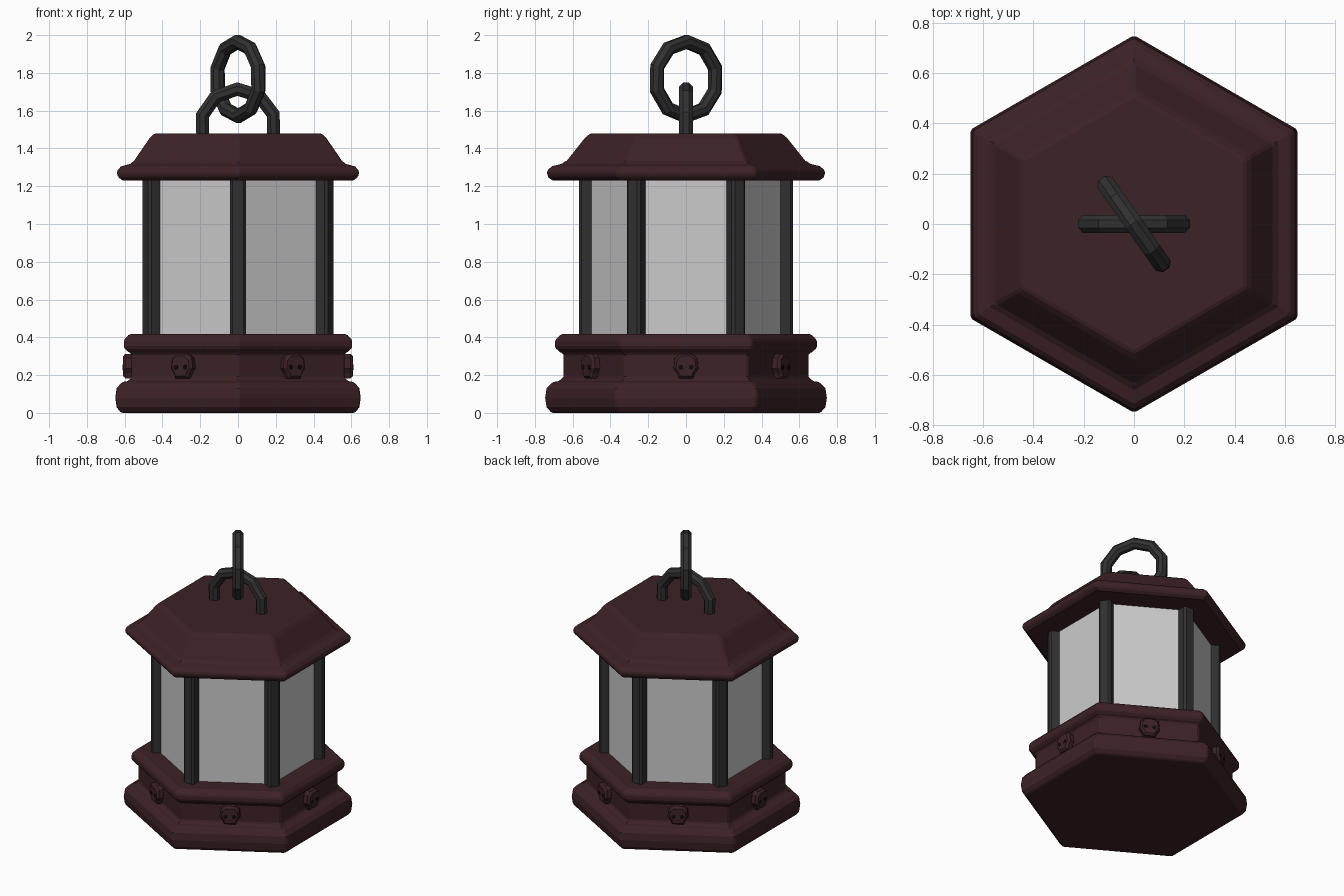
import bpy, bmesh
from math import pi, cos, sin, radians
from mathutils import Vector, Matrix

if "Cube" in bpy.data.objects:
    bpy.data.objects.remove(bpy.data.objects["Cube"])


def material(name, color):
    m = bpy.data.materials.new(name)
    m.diffuse_color = (*color, 1)
    m.use_nodes = True
    m.node_tree.nodes["Principled BSDF"].inputs["Base Color"].default_value = m.diffuse_color
    return m


WOOD = material("dark_red_wood", (0.046, 0.016, 0.019))
IRON = material("dark_iron", (0.03, 0.03, 0.03))
BLACK = material("black", (0.004, 0.003, 0.003))


def loft(name, rings, mat=None, caps=True, bevel=0.0):
    """Skin a stack of equal-length point rings."""
    bm = bmesh.new()
    rows = [[bm.verts.new(p) for p in r] for r in rings]
    n = len(rows[0])
    for a, b in zip(rows, rows[1:]):
        for i in range(n):
            j = (i + 1) % n
            bm.faces.new((a[i], a[j], b[j], b[i]))
    if caps:
        bm.faces.new(rows[0])
        bm.faces.new(rows[-1])
    bmesh.ops.recalc_face_normals(bm, faces=bm.faces)
    me = bpy.data.meshes.new(name)
    bm.to_mesh(me)
    bm.free()
    ob = bpy.data.objects.new(name, me)
    bpy.context.collection.objects.link(ob)
    if mat:
        me.materials.append(mat)
    if bevel:
        mod = ob.modifiers.new("soft_edges", 'BEVEL')
        mod.width = bevel
        mod.segments = 1
        mod.limit_method = 'ANGLE'
        mod.angle_limit = radians(40)
    return ob


def polygon(n, r, z, start=pi / 2):
    return [(r * cos(start + 2 * pi * i / n), r * sin(start + 2 * pi * i / n), z)
            for i in range(n)]


def hex_turned(name, profile, mat=None, **kw):
    return loft(name, [polygon(6, r, z) for r, z in profile], mat, **kw)


# Stepped base
hex_turned("base", [
    (0.715, 0.0), (0.742, 0.03), (0.75, 0.08), (0.742, 0.13), (0.71, 0.163),
    (0.675, 0.168), (0.652, 0.185), (0.652, 0.315), (0.675, 0.325),
    (0.698, 0.345), (0.698, 0.385), (0.665, 0.417)], WOOD, bevel=0.008)

# Glass panes
hex_turned("glass", [(0.525, 0.40), (0.525, 1.24)])

# Roof with lip
hex_turned("roof", [
    (0.705, 1.23), (0.735, 1.25), (0.742, 1.28), (0.715, 1.305), (0.66, 1.318),
    (0.635, 1.335), (0.54, 1.455), (0.51, 1.48)], WOOD, bevel=0.008)

# Corner posts: square section with cut corners
h, c = 0.042, 0.028
section = [(h, -c), (h, c), (c, h), (-c, h), (-h, c), (-h, -c), (-c, -h), (c, -h)]
for k in range(6):
    a = pi / 2 + k * pi / 3
    post = loft(f"post_{k + 1}", [[(x, y, z) for x, y in section] for z in (0.40, 1.24)], IRON)
    post.matrix_world = Matrix.Rotation(a, 4, 'Z') @ Matrix.Translation((0.525, 0, 0))

# Studs with two small holes, one per side of the base
half = [(0.03, 0.065), (0.06, 0.042), (0.066, -0.012), (0.048, -0.038), (0.038, -0.065)]
outline = half + [(-u, v) for u, v in reversed(half)]
for k in range(6):
    turn = Matrix.Rotation(k * pi / 3, 4, 'Z') @ Matrix.Translation((0.565, 0, 0.248))
    stud = loft(f"stud_{k + 1}", [[(d, u * s, v * s) for u, v in outline]
                for d, s in ((-0.02, 1), (0.03, 1), (0.045, 0.8))], WOOD)
    stud.matrix_world = turn
    for side in (-1, 1):
        hole = loft(f"stud_hole_{k + 1}_{'left' if side < 0 else 'right'}",
                    [[(d, side * 0.028 + x, y - 0.006) for x, y, _ in polygon(6, 0.014, 0)]
                     for d in (0.03, 0.047)], BLACK)
        hole.matrix_world = turn


# Chain links: faceted rings standing upright
def link(name, z, turn, major=0.197, minor=0.039, segs=10, sides=8):
    rings = []
    for i in range(segs + 1):
        t = radians(19) + 2 * pi * (i % segs) / segs
        ring = []
        for j in range(sides):
            s = 2 * pi * (j + 0.5) / sides
            r = major + minor * cos(s)
            ring.append((r * cos(t), minor * sin(s), r * sin(t)))
        rings.append(ring)
    ob = loft(name, rings, IRON, caps=False)
    bm = bmesh.new()
    bm.from_mesh(ob.data)
    bmesh.ops.remove_doubles(bm, verts=bm.verts, dist=1e-4)
    bmesh.ops.recalc_face_normals(bm, faces=bm.faces)
    bm.to_mesh(ob.data)
    bm.free()
    ob.matrix_world = Matrix.Translation((0, 0, z)) @ Matrix.Rotation(turn, 4, 'Z')


link("lower_link", 1.517, 0)
link("upper_link", 1.768, radians(-55))
